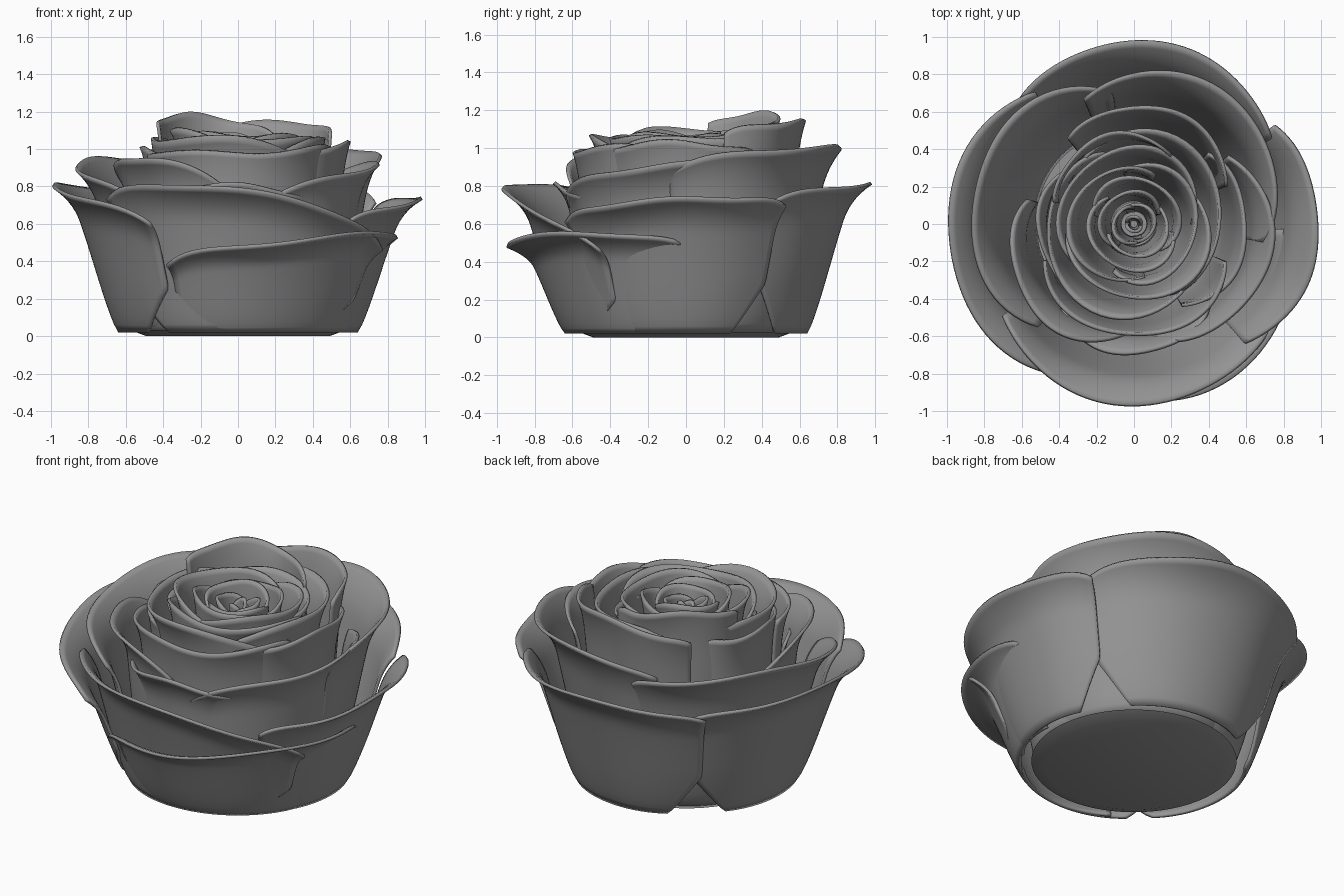
import bpy
import bmesh
import random
from math import sin, cos, pi, radians

random.seed(4)

cube = bpy.data.objects.get("Cube")
if cube:
    bpy.data.objects.remove(cube, do_unlink=True)

# Single grey material
GREY = (0.3, 0.3, 0.3, 1)
grey = bpy.data.materials.new("rose_grey")
grey.use_nodes = True
grey.diffuse_color = GREY
grey.node_tree.nodes["Principled BSDF"].inputs["Base Color"].default_value = GREY
grey.node_tree.nodes["Principled BSDF"].inputs["Roughness"].default_value = 0.7


def finish(name, bm):
    mesh = bpy.data.meshes.new(name)
    bm.to_mesh(mesh)
    bm.free()
    mesh.materials.append(grey)
    obj = bpy.data.objects.new(name, mesh)
    bpy.context.collection.objects.link(obj)
    bpy.ops.object.select_all(action="DESELECT")
    obj.select_set(True)
    bpy.context.view_layer.objects.active = obj
    bpy.ops.object.shade_smooth_by_angle(angle=radians(40))
    return obj


def petal(name, azimuth, half, rim, heights, base, bottom=0.02, flare=0.08,
          bulge=0.8, taper=1.0, lean=0.015, tuck=0.05, wave=0.012, cols=40, rows=22):
    """Curved sheet around the z axis; heights are the rim at its start, middle and end."""
    start, mid, end = heights
    phase = random.uniform(0, 2 * pi)
    bm = bmesh.new()
    grid = []
    for j in range(rows + 1):
        v = j / rows
        line = []
        for i in range(cols + 1):
            u = 2 * i / cols - 1
            # Rim height: parabola through three heights, with rounded corners
            top = mid + u * (end - start) / 2 + u * u * ((start + end) / 2 - mid)
            top += wave * sin(6 * u + phase) - 0.05 * rim * u ** 8
            z = bottom + (top - bottom) * (0.6 * v + 0.4 * sin(v * pi / 2))
            # Wall radius with an outward-curling lip; the sides tuck inwards
            lip = max(0, (v - 0.68) / 0.32) ** 2
            r = base + (rim - flare - base) * v ** bulge
            r += flare * lip * (1 - 0.5 * u * u) + lean * rim * u * v
            r -= tuck * rim * (0.25 + 0.75 * v) * abs(u) ** 3
            r += wave * lip * cos(5 * u + phase)
            # Narrow the foot so neighbouring petals leave a notch
            spread = taper + (1 - taper) * min(1, v / 0.33) ** 0.85
            a = radians(azimuth + half * spread * u)
            line.append(bm.verts.new((r * cos(a), r * sin(a), z)))
        grid.append(line)
    for j in range(rows):
        for i in range(cols):
            bm.faces.new((grid[j][i], grid[j][i + 1], grid[j + 1][i + 1], grid[j + 1][i]))
    obj = finish(name, bm)
    solid = obj.modifiers.new("thickness", "SOLIDIFY")
    solid.thickness = 0.018
    solid.offset = -1
    return obj


# Base disc
bm = bmesh.new()
bmesh.ops.create_cone(bm, cap_ends=True, segments=64, radius1=0.49, radius2=0.57, depth=0.03)
bmesh.ops.translate(bm, verts=bm.verts, vec=(0, 0, 0.015))
finish("base_disc", bm)

# Outer petals: name, azimuth, half width, rim radius, rim heights
outer = [
    ("left", -6, 41, 0.99, (0.65, 0.72, 0.73)),
    ("back", 82, 50, 0.98, (0.75, 0.8, 0.75)),
    ("right", 183, 56, 1.0, (0.76, 0.79, 0.64)),
    ("front", 272, 57, 0.97, (0.77, 0.77, 0.5)),
]
for side, az, half, rim, heights in outer:
    petal("outer_petal_" + side, az, half, rim, heights, base=0.64,
          flare=0.08, taper=0.67, wave=0.009)
petal("outer_petal_low_front", -60, 58, 0.97, (0.41, 0.52, 0.54), base=0.642,
      flare=0.1, lean=0, tuck=0.11)

# Second whorl
second = [
    ("right", 163, 64, 0.88, (0.87, 0.93, 0.74)),
    ("back", 52, 60, 0.85, (0.9, 1.0, 0.93)),
    ("left", -22, 58, 0.75, (0.73, 0.89, 0.9)),
    ("front", 217, 50, 0.71, (0.8, 0.95, 0.8)),
    ("low_front", 268, 45, 0.7, (0.75, 0.8, 0.72)),
]
for side, az, half, rim, heights in second:
    petal("second_petal_" + side, az, half, rim, heights, base=0.54,
          flare=0.07, bulge=0.7, tuck=0.12)

# Third whorl
third = [
    ("front", 270, 68, 0.61, (1.0, 0.98, 1.03)),
    ("left", -8, 52, 0.61, (0.97, 1.03, 0.98)),
    ("back_left", 75, 53, 0.64, (1.1, 1.14, 1.06)),
    ("back_right", 113, 52, 0.5, (1.08, 1.18, 1.15)),
    ("right", 182, 52, 0.52, (1.0, 1.0, 0.97)),
]
for side, az, half, rim, heights in third:
    petal("third_petal_" + side, az, half, rim, heights, base=0.46,
          flare=0.03, bulge=0.55, tuck=0.1)

# Tight inner whorls, two broad petals each, turning towards the heart
whorls = [(0.5, 1.03), (0.42, 1.04), (0.35, 1.07), (0.26, 1.06), (0.19, 1.05),
          (0.12, 1.03), (0.05, 1.01)]
for n, (rim, top) in enumerate(whorls):
    for k in range(2):
        heights = (top - 0.05, top + random.uniform(0, 0.04), top - 0.06)
        petal(f"inner_petal_{n + 1}_{k + 1}", 40 + 67 * n + 180 * k, 108, rim, heights,
              base=rim * 0.7, bottom=0.25 + 0.05 * n, flare=0.05 * rim, bulge=0.6,
              lean=0.04, tuck=0.14, wave=0.045 * rim, cols=36, rows=14)
